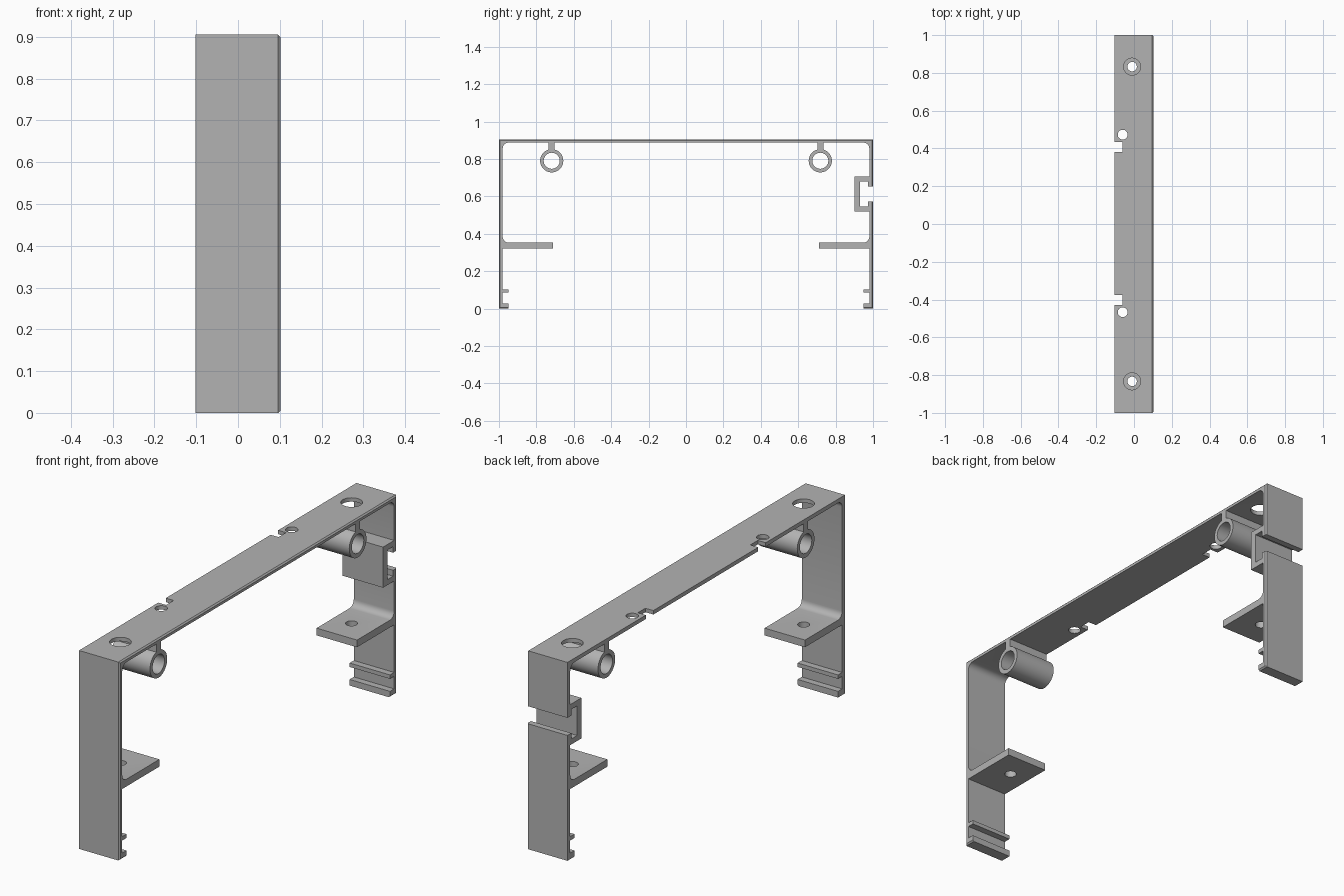
import bpy, bmesh
from math import cos, sin, pi, asin
from mathutils import Matrix

if "Cube" in bpy.data.objects:
    bpy.data.objects.remove(bpy.data.objects["Cube"])

HALF, TOP, WALL, CEIL = 0.102, 0.905, 0.98, 0.887
BOSS_Y, BOSS_Z, BOSS_R, BORE_R, WEB = 0.718, 0.79, 0.062, 0.043, 0.016

grey = bpy.data.materials.new("plain grey")
grey.use_nodes = True
colour = (0.45, 0.45, 0.45, 1)
grey.diffuse_color = colour
grey.node_tree.nodes["Principled BSDF"].inputs["Base Color"].default_value = colour


def arc(cy, cz, r, a0, a1, n):
    return [(cy + r * cos(a0 + (a1 - a0) * i / n), cz + r * sin(a0 + (a1 - a0) * i / n))
            for i in range(n + 1)]


def inner_side(pocket):
    """Inner outline of one leg, from its foot to the middle of the top bar."""
    r = 0.03
    pts = [(0.95, 0), (0.95, 0.028), (WALL, 0.028), (WALL, 0.085), (0.95, 0.085),
           (0.95, 0.103), (WALL, 0.103), (WALL, 0.32), (0.712, 0.32), (0.712, 0.353)]
    pts += arc(WALL - r, 0.353 + r, r, -pi / 2, 0, 6)
    if pocket:
        pts += [(WALL, 0.52), (0.9, 0.52), (0.9, 0.705), (WALL, 0.705)]
    pts += arc(WALL - r, CEIL - r, r, 0, pi / 2, 6)
    # hanging web and round screw boss
    gap = asin(WEB / BOSS_R)
    pts.append((BOSS_Y + WEB, CEIL))
    pts += arc(BOSS_Y, BOSS_Z, BOSS_R, pi / 2 - gap, gap - 3 * pi / 2, 40)
    pts.append((BOSS_Y - WEB, CEIL))
    return pts


# Extruded frame profile with an open rail slot in the back wall
outline = inner_side(True) + [(-y, z) for y, z in reversed(inner_side(False))]
outline += [(-1, 0), (-1, TOP), (1, TOP), (1, 0.652), (0.972, 0.652), (0.972, 0.68),
            (0.93, 0.68), (0.93, 0.545), (0.972, 0.545), (0.972, 0.572), (1, 0.572), (1, 0)]
bm = bmesh.new()
cap = bm.faces.new([bm.verts.new((-HALF, y, z)) for y, z in outline])
new = bmesh.ops.extrude_face_region(bm, geom=[cap])["geom"]
bmesh.ops.translate(bm, vec=(2 * HALF, 0, 0),
                    verts=[g for g in new if isinstance(g, bmesh.types.BMVert)])
bmesh.ops.recalc_face_normals(bm, faces=bm.faces)


def is_rim(edge):
    a, b = (v.co for v in edge.verts)
    if min(a.x, b.x) < HALF - 1e-4:
        return False
    return (min(abs(a.y), abs(b.y)) > 0.999 or min(a.z, b.z) > TOP - 1e-4
            or max(a.z, b.z) < 1e-4)


# Small chamfer round the outer rim on the left side
bmesh.ops.bevel(bm, geom=[e for e in bm.edges if is_rim(e)], offset=0.006,
                segments=1, affect='EDGES')
mesh = bpy.data.meshes.new("frame")
bm.to_mesh(mesh)
bm.free()
frame = bpy.data.objects.new("bracket_frame", mesh)
bpy.context.collection.objects.link(frame)
mesh.materials.append(grey)


def cut(bm):
    """Subtract the solid in bm from the frame."""
    bmesh.ops.recalc_face_normals(bm, faces=bm.faces)
    data = bpy.data.meshes.new("cutter")
    bm.to_mesh(data)
    bm.free()
    data.materials.append(grey)
    cutter = bpy.data.objects.new("cutter", data)
    cutter.hide_render = True
    bpy.context.collection.objects.link(cutter)
    mod = frame.modifiers.new("cut", 'BOOLEAN')
    mod.operation, mod.solver, mod.object = 'DIFFERENCE', 'EXACT', cutter
    bpy.ops.object.modifier_apply(modifier=mod.name)
    bpy.data.objects.remove(cutter)


def drill(centre, radius, depth, along_x=False):
    bm = bmesh.new()
    turn = Matrix.Rotation(pi / 2, 4, 'Y') if along_x else Matrix()
    bmesh.ops.create_cone(bm, cap_ends=True, segments=32, radius1=radius, radius2=radius,
                          depth=depth, matrix=Matrix.Translation(centre) @ turn)
    cut(bm)


def notch(centre, size):
    bm = bmesh.new()
    bmesh.ops.create_cube(bm, size=1, matrix=Matrix.Translation(centre) @ Matrix.Diagonal((*size, 1)))
    cut(bm)


bpy.ops.object.select_all(action='DESELECT')
frame.select_set(True)
bpy.context.view_layer.objects.active = frame
for side in (-1, 1):
    drill((0, side * BOSS_Y, BOSS_Z), BORE_R, 0.5, True)        # boss bore
    drill((-0.01, side * 0.833, TOP), 0.045, 0.1)               # access hole
    drill((-0.01, side * 0.833, 0.336), 0.025, 0.1)             # shelf hole
    drill((-0.06, side * 0.47 + 0.003, TOP), 0.026, 0.1)        # small top hole
    notch((-0.102, side * 0.405 + 0.003, TOP), (0.08, 0.054, 0.1))  # edge notch

bpy.ops.object.shade_smooth_by_angle(angle=pi / 6)
